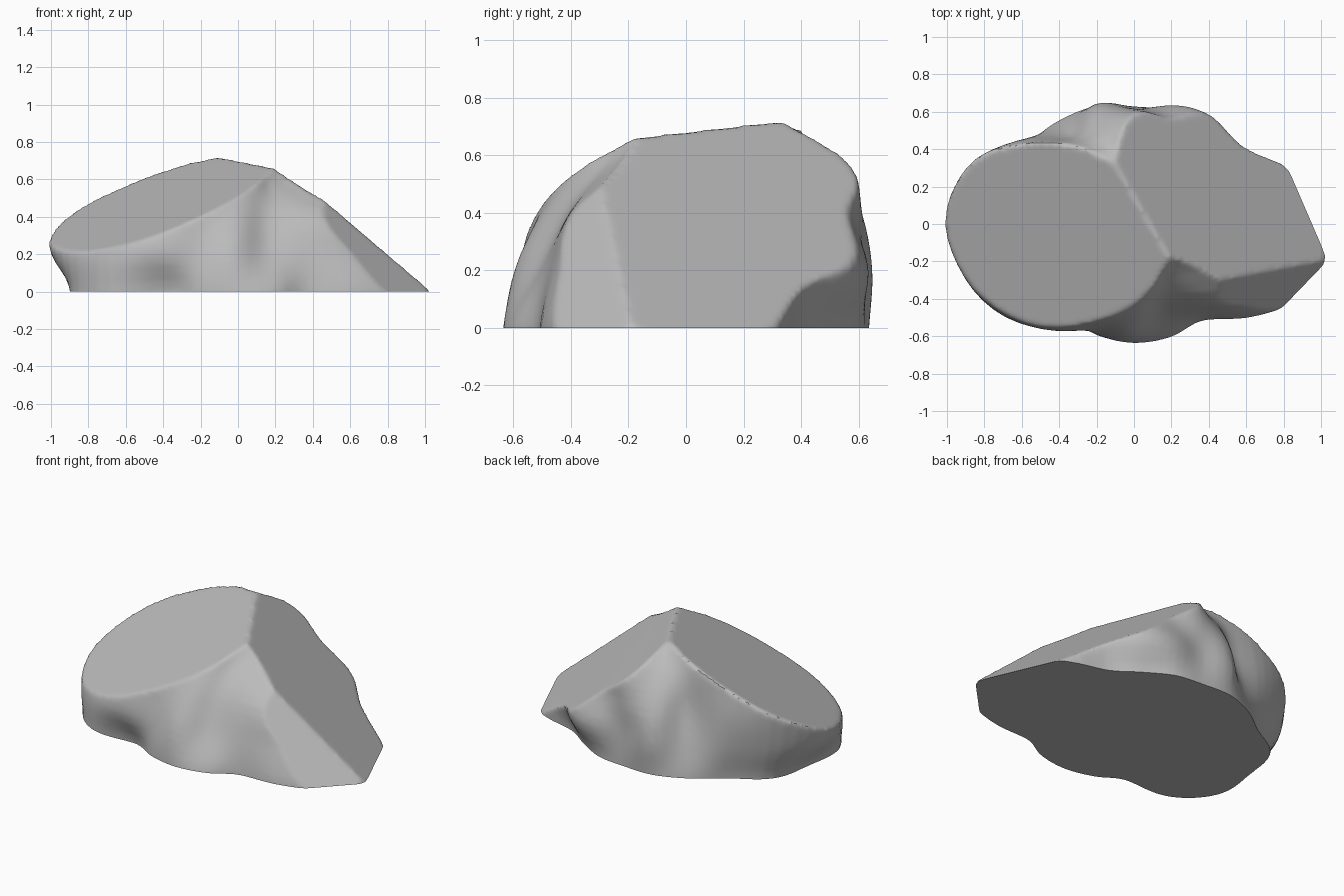
import bpy, bmesh, math
from mathutils import Vector

if "Cube" in bpy.data.objects:
    bpy.data.objects.remove(bpy.data.objects["Cube"])

# Boulder radius at each height, one row per 18 degrees counter-clockwise from +x
LEVELS = 0.2
RADII = [
    (1.0, .98, .95, .90, .85), (.90, .89, .87, .80, .70),
    (.67, .73, .71, .68, .60), (.62, .71, .66, .65, .58),
    (.64, .67, .59, .58, .45), (.62, .62, .62, .56, .35),
    (.67, .67, .62, .50, .28), (.68, .64, .58, .54, .46),
    (.72, .75, .76, .73, .70), (.85, .92, .95, .95, .90),
    (.87, 1.0, 1.0, .95, .90), (.93, .95, .88, .85, .80),
    (.84, .84, .76, .72, .65), (.63, .71, .65, .60, .55),
    (.62, .60, .55, .47, .40), (.645, .59, .49, .38, .30),
    (.63, .54, .45, .33, .25), (.64, .59, .50, .31, .22),
    (.83, .75, .65, .35, .22), (1.04, .94, .84, .60, .50),
]


def spline(p0, p1, p2, p3, t):
    return p1 + 0.5 * t * (p2 - p0 + t * (2 * p0 - 5 * p1 + 4 * p2 - p3
                                          + t * (3 * (p1 - p2) + p3 - p0)))


def row_radius(row, z):
    z = max(z, 0)
    i = min(int(z / LEVELS), 3)
    p = [row[max(0, min(4, i + k))] for k in (-1, 0, 1, 2)]
    return spline(*p, z / LEVELS - i)


def radius(u, z):
    i = int(u)
    p = [row_radius(RADII[(i + k) % 20], z) for k in (-1, 0, 1, 2)]
    return spline(*p, u - i)


# Rough boulder body: stacked rings, reaching a little below the ground
STEPS, RINGS = 80, 19
bm = bmesh.new()
rings = []
for j in range(RINGS):
    z = 0.05 * (j - 2)
    ring = []
    for s in range(STEPS):
        a = math.tau * s / STEPS
        r = radius(20 * s / STEPS, z)
        # Slanted folds on the front and back walls
        r += 0.008 * math.sin(a)**2 * math.sin(9 * a - 9 * z)
        ring.append(bm.verts.new((r * math.cos(a), r * math.sin(a), z)))
    rings.append(ring)
for low, high in zip(rings, rings[1:]):
    for s in range(STEPS):
        t = (s + 1) % STEPS
        bm.faces.new((low[s], low[t], high[t], high[s]))
bm.faces.new(rings[0][::-1])
bm.faces.new(rings[-1])


# Cut away everything on the side of the plane that its normal points to
def cut(bm, point, normal):
    geom = bm.verts[:] + bm.edges[:] + bm.faces[:]
    made = bmesh.ops.bisect_plane(bm, geom=geom, dist=1e-5, plane_co=point,
                                  plane_no=Vector(normal).normalized(),
                                  clear_outer=True)["geom_cut"]
    edges = [e for e in made if isinstance(e, bmesh.types.BMEdge)]
    bmesh.ops.holes_fill(bm, edges=edges, sides=0)


# Cleaved faces: keep what lies under z = a + b*x + c*y
for a, b, c in ((0.653, 0.379, 0.334),      # broad left slope
                (0.752, -0.790, -0.341),    # steep right slope
                (0.705, -0.205, -0.004),    # worn ridge between them
                (1.275, -1.042, 1.004)):    # front right corner
    cut(bm, (0, 0, a), (-b, -c, 1))
bmesh.ops.remove_doubles(bm, verts=bm.verts[:], dist=0.002)
bmesh.ops.recalc_face_normals(bm, faces=bm.faces[:])

mesh = bpy.data.meshes.new("boulder")
bm.to_mesh(mesh)
bm.free()
boulder = bpy.data.objects.new("boulder", mesh)
bpy.context.collection.objects.link(boulder)
bpy.context.view_layer.objects.active = boulder
boulder.select_set(True)

# Weathered edges: even mesh, slightly smoothed
remesh = boulder.modifiers.new("even mesh", 'REMESH')
remesh.mode = 'VOXEL'
remesh.voxel_size = 0.016
soften = boulder.modifiers.new("weathering", 'SMOOTH')
soften.factor = 0.5
soften.iterations = 5
for name in ("even mesh", "weathering"):
    bpy.ops.object.modifier_apply(modifier=name)

# Flat underside on the ground
mesh = boulder.data
bm = bmesh.new()
bm.from_mesh(mesh)
cut(bm, (0, 0, 0), (0, 0, -1))
bm.to_mesh(mesh)
bm.free()

stone = bpy.data.materials.new("grey stone")
stone.diffuse_color = (0.5, 0.5, 0.5, 1)
stone.use_nodes = True
stone.node_tree.nodes["Principled BSDF"].inputs["Base Color"].default_value = stone.diffuse_color
mesh.materials.clear()
mesh.materials.append(stone)
bpy.ops.object.shade_smooth_by_angle(angle=math.radians(40))
